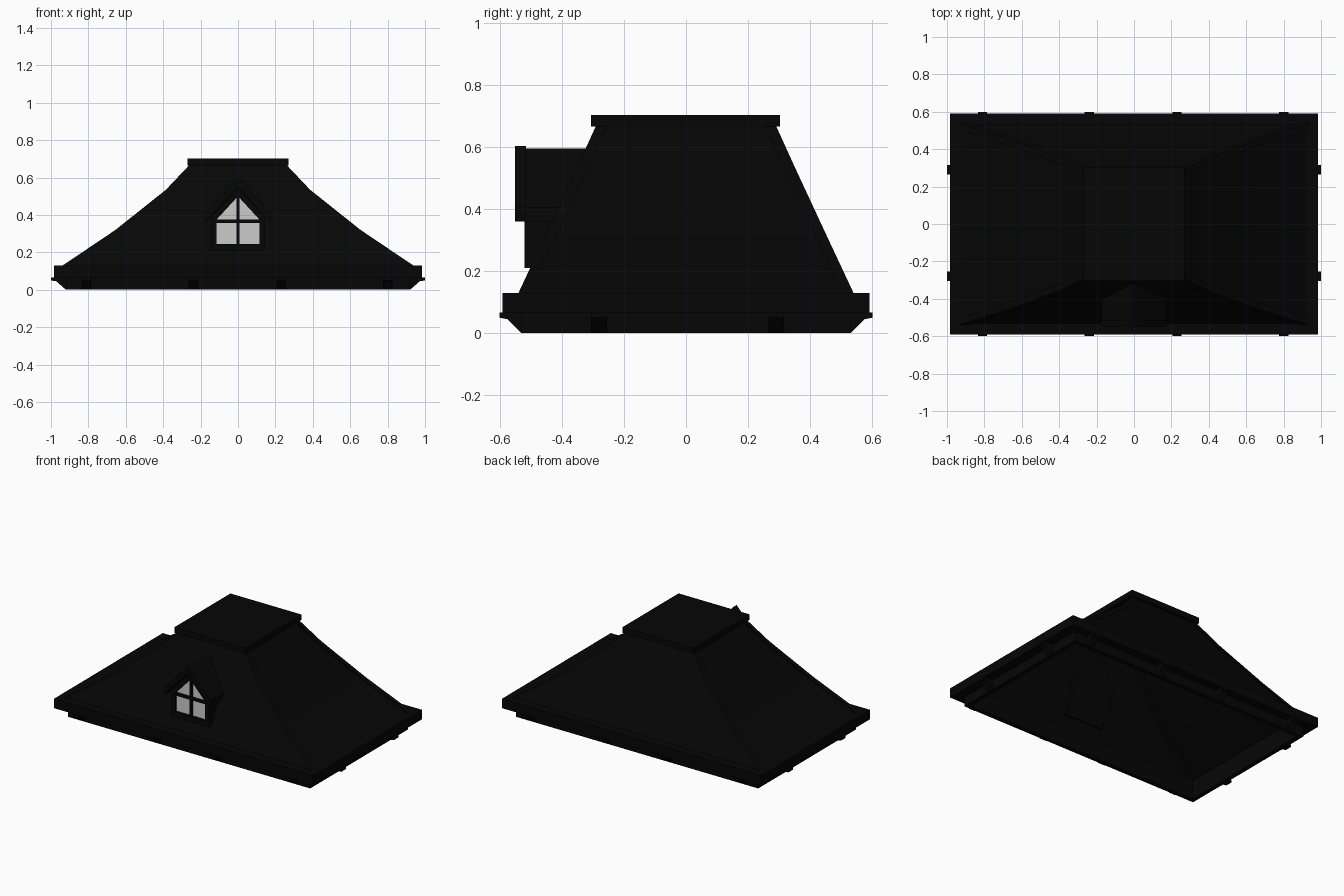
import bpy, bmesh

cube = bpy.data.objects.get("Cube")
if cube:
    bpy.data.objects.remove(cube, do_unlink=True)


def material(name, rgb):
    m = bpy.data.materials.new(name)
    m.use_nodes = True
    m.diffuse_color = (*rgb, 1)
    m.node_tree.nodes["Principled BSDF"].inputs["Base Color"].default_value = (*rgb, 1)
    return m


BLACK = material("roof black", (0.0018, 0.0018, 0.0018))
GLASS = material("pale glass", (0.6, 0.6, 0.6))


def loft(name, rings, mat=BLACK, ends=True):
    """Skin through rings with equal point counts, with or without end faces."""
    bm = bmesh.new()
    loops = [[bm.verts.new(p) for p in ring] for ring in rings]
    n = len(loops[0])
    for a, b in zip(loops, loops[1:]):
        for i in range(n):
            j = (i + 1) % n
            bm.faces.new((a[i], a[j], b[j], b[i]))
    if ends:
        bm.faces.new(loops[0])
        bm.faces.new(loops[-1])
    bmesh.ops.remove_doubles(bm, verts=bm.verts, dist=0.0001)
    bmesh.ops.recalc_face_normals(bm, faces=bm.faces)
    mesh = bpy.data.meshes.new(name)
    bm.to_mesh(mesh)
    bm.free()
    mesh.materials.append(mat)
    ob = bpy.data.objects.new(name, mesh)
    bpy.context.collection.objects.link(ob)
    return ob


def rect(x0, x1, y0, y1, z):
    return [(x0, y0, z), (x1, y0, z), (x1, y1, z), (x0, y1, z)]


def box(name, x0, x1, y0, y1, z0, z1):
    return loft(name, [rect(x0, x1, y0, y1, z) for z in (z0, z1)])


def frame(name, x, y, inner_x, inner_y, z0, z1):
    """Hollow rectangular frame, open in the middle."""
    path = [(x, y, z0), (x, y, z1), (inner_x, inner_y, z1), (inner_x, inner_y, z0), (x, y, z0)]
    return loft(name, [rect(-a, a, -b, b, z) for a, b, z in path], ends=False)


def along_y(name, outline, y0, y1, mat=BLACK):
    return loft(name, [[(x, y, z) for x, z in outline] for y in (y0, y1)], mat)


def along_x(name, outline, x0, x1):
    return loft(name, [[(x, y, z) for y, z in outline] for x in (x0, x1)])


def into_roof(name, outline, y0):
    """Prism whose back end follows the front roof slope."""
    return loft(name, [[(x, y0, z) for x, z in outline],
                       [(x, -0.515 + (z - 0.128) * 0.464, z) for x, z in outline]])


def chevron(half, eave, ridge, drop):
    return [(-half, eave), (0, ridge), (half, eave),
            (half, eave - drop), (0, ridge - drop), (-half, eave - drop)]


# Base and eave, open underneath
frame("base", 0.92, 0.53, 0.89, 0.50, 0, 0.066)
frame("eave", 0.985, 0.59, 0.89, 0.50, 0.065, 0.13)

# Brackets under the eave
profile = [(0, 0), (0.045, 0.045), (0.07, 0.05), (0.07, 0.066), (0, 0.066)]
for s in (-1, 1):
    side = "front" if s < 0 else "back"
    for x in (-0.81, -0.24, 0.23, 0.80):
        along_x(f"{side}_bracket", [(s * (0.53 + d), z) for d, z in profile],
                x - 0.025, x + 0.025)
    side = "right" if s < 0 else "left"
    for y in (-0.28, 0.29):
        along_y(f"{side}_bracket", [(s * (0.92 + d * 1.14), z) for d, z in profile],
                y - 0.025, y + 0.025)

# Flared roof skin: half width, half depth, height
slope = [(0.94, 0.54, 0.128), (0.655, 0.45, 0.32), (0.385, 0.35, 0.535), (0.26, 0.29, 0.667)]
loft("roof", [rect(-x + 0.012, x - 0.012, -y + 0.008, y - 0.008, z) for x, y, z in slope],
     ends=False)

# Raised angle ribs on the four hips
corner = [(0, 0), (0.05, 0), (0.05, 0.01), (0.014, 0.01), (0.014, 0.035), (0, 0.035)]
for sx in (-1, 1):
    for sy in (-1, 1):
        loft("hip_rib", [[(sx * (x - a), sy * (y - b), z) for a, b in corner]
                         for x, y, z in slope])

# Flat cap
box("cap", -0.27, 0.27, -0.305, 0.303, 0.665, 0.703)

# Dormer
into_roof("dormer_wall", [(-0.145, 0.21), (0.145, 0.21), (0.145, 0.40), (0, 0.56), (-0.145, 0.40)],
          -0.495)
into_roof("dormer_roof", chevron(0.17, 0.405, 0.595, 0.045), -0.52)
along_y("dormer_gable_trim", chevron(0.175, 0.41, 0.602, 0.05), -0.55, -0.515)

# Pointed window set back in its surround, with bars
along_y("window_glass", [(-0.115, 0.245), (0.115, 0.245), (0.115, 0.375), (0, 0.5), (-0.115, 0.375)],
        -0.502, -0.494, GLASS)
along_y("window_head", chevron(0.145, 0.385, 0.545, 0.043), -0.52, -0.49)
for s in (-1, 1):
    box("window_jamb", s * 0.13 - 0.015, s * 0.13 + 0.015, -0.52, -0.49, 0.21, 0.375)
box("window_sill", -0.145, 0.145, -0.52, -0.49, 0.21, 0.245)
box("window_bar_upright", -0.008, 0.008, -0.515, -0.49, 0.24, 0.51)
box("window_bar_cross", -0.12, 0.12, -0.515, -0.49, 0.356, 0.375)
